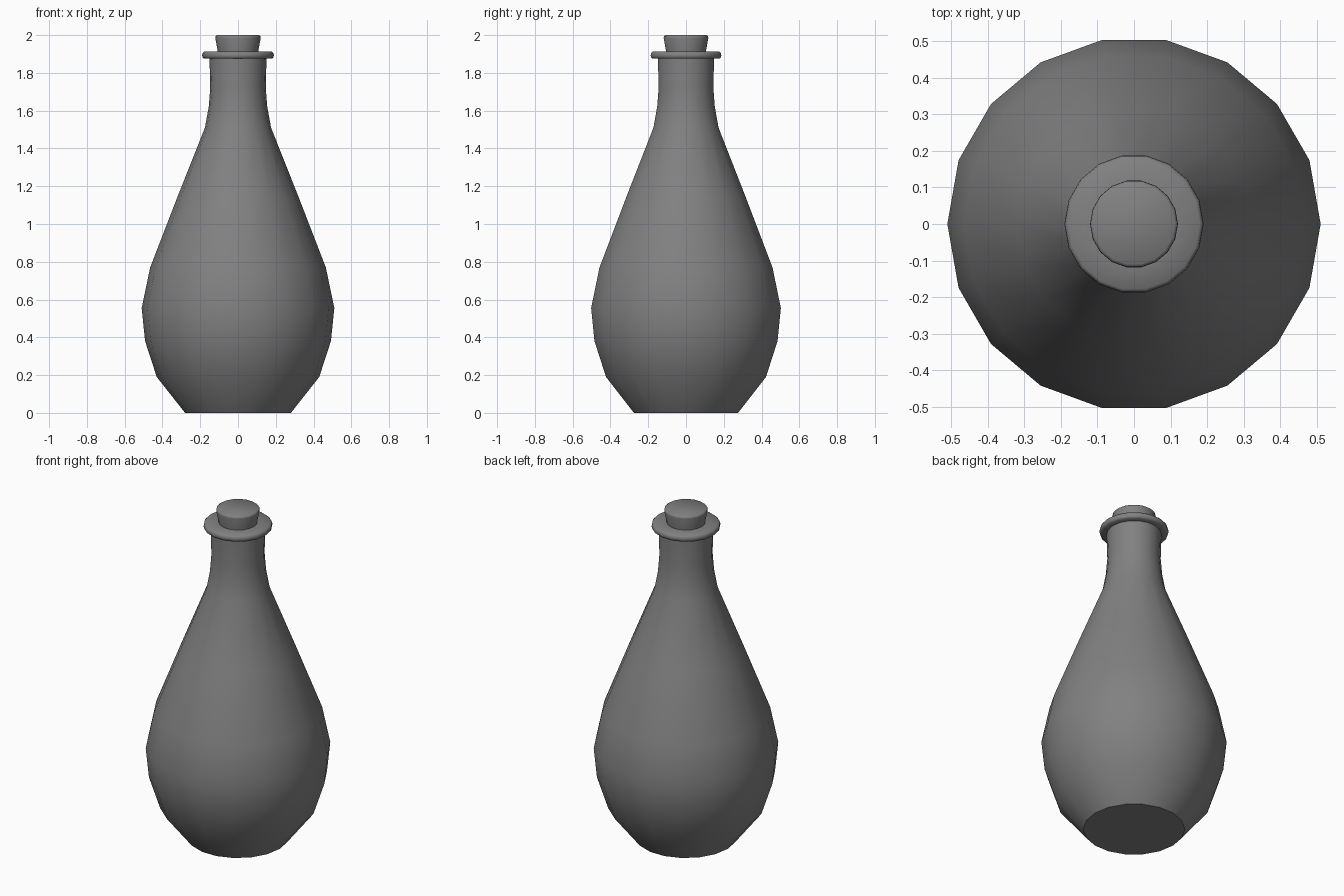
import bpy, bmesh
from math import cos, sin, tau, radians

cube = bpy.data.objects.get("Cube")
if cube:
    bpy.data.objects.remove(cube)

SIDES = 18

grey = bpy.data.materials.new("plain grey")
grey.use_nodes = True
colour = (0.22, 0.22, 0.22, 1)
grey.diffuse_color = colour
grey.node_tree.nodes["Principled BSDF"].inputs["Base Color"].default_value = colour


def lathe(name, profile, angle):
    """Turn a list of (radius, height) points into a closed round part."""
    bm = bmesh.new()
    rings = [[bm.verts.new((r * cos(tau * i / SIDES), r * sin(tau * i / SIDES), z))
              for i in range(SIDES)] for r, z in profile]
    for low, high in zip(rings, rings[1:]):
        for i in range(SIDES):
            j = (i + 1) % SIDES
            bm.faces.new((low[i], low[j], high[j], high[i]))
    bm.faces.new(rings[0][::-1])
    bm.faces.new(rings[-1])
    mesh = bpy.data.meshes.new(name)
    bm.to_mesh(mesh)
    bm.free()
    mesh.materials.append(grey)
    obj = bpy.data.objects.new(name, mesh)
    bpy.context.collection.objects.link(obj)
    bpy.ops.object.select_all(action="DESELECT")
    obj.select_set(True)
    bpy.context.view_layer.objects.active = obj
    bpy.ops.object.shade_smooth_by_angle(angle=radians(angle))


# Pear-shaped body with a narrow neck
lathe("bottle_body", [(0.28, 0), (0.43, 0.19), (0.492, 0.38), (0.51, 0.555),
                      (0.465, 0.77), (0.32, 1.145), (0.175, 1.51), (0.155, 1.62),
                      (0.147, 1.72), (0.151, 1.88)], 40)

# Rounded lip around the mouth
lathe("bottle_lip", [(0.145, 1.875), (0.18, 1.875), (0.188, 1.882), (0.19, 1.893),
                     (0.188, 1.905), (0.18, 1.912), (0.10, 1.912)], 50)

# Tapered stopper with a softened top edge
lathe("stopper", [(0.103, 1.89), (0.12, 1.985), (0.119, 1.994), (0.111, 2.0)], 50)
